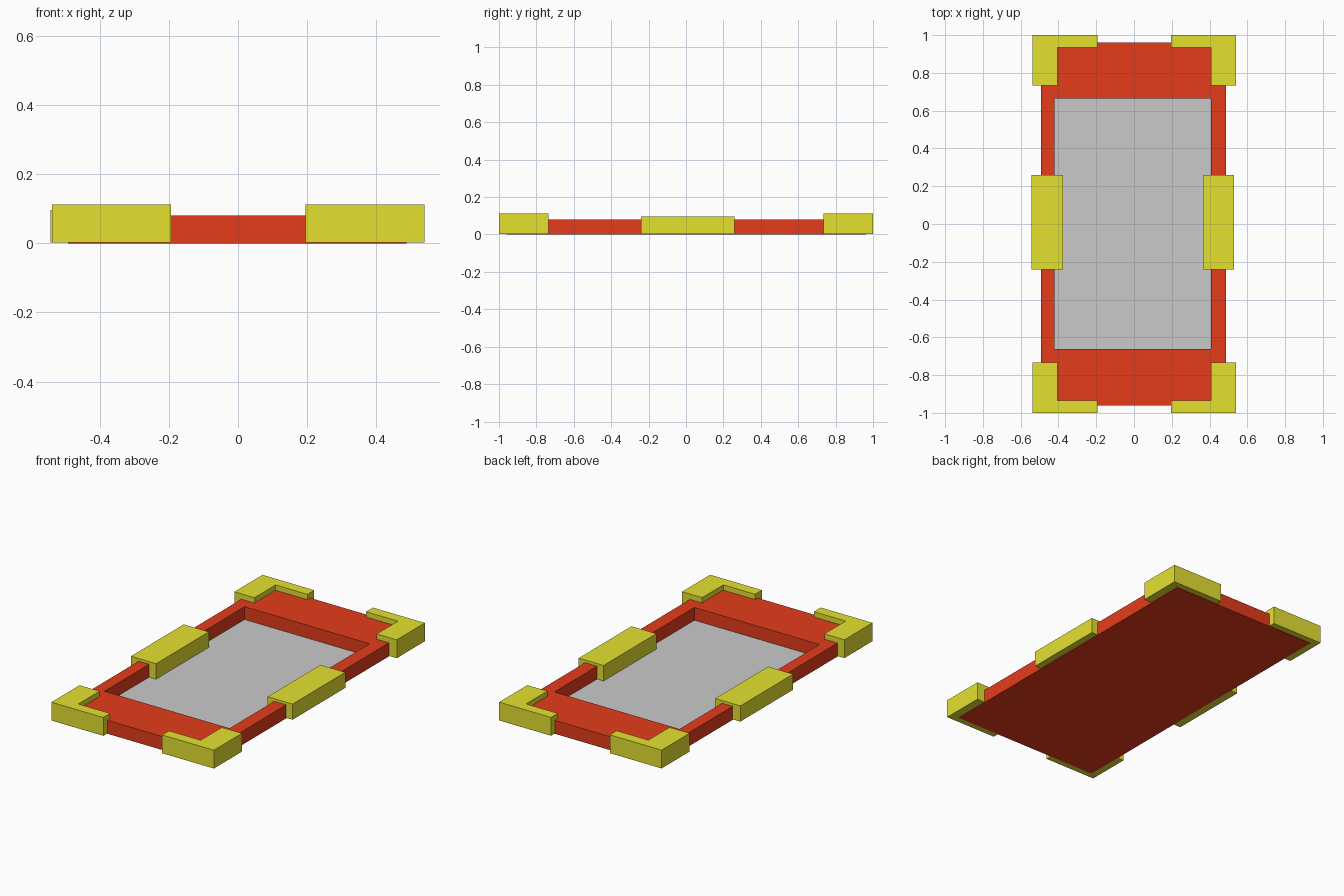
import bpy
import bmesh

cube = bpy.data.objects.get("Cube")
if cube:
    bpy.data.objects.remove(cube, do_unlink=True)


def material(name, rgb):
    mat = bpy.data.materials.new(name)
    mat.use_nodes = True
    mat.diffuse_color = (*rgb, 1)
    mat.node_tree.nodes["Principled BSDF"].inputs["Base Color"].default_value = (*rgb, 1)
    return mat


red = material("brick red", (0.78, 0.046, 0.011))
grey = material("panel grey", (0.59, 0.59, 0.59))
yellow = material("mustard yellow", (0.78, 0.755, 0.03))


def finish(name, bm, *mats):
    bmesh.ops.recalc_face_normals(bm, faces=bm.faces)
    mesh = bpy.data.meshes.new(name)
    bm.to_mesh(mesh)
    bm.free()
    for mat in mats:
        mesh.materials.append(mat)
    obj = bpy.data.objects.new(name, mesh)
    bpy.context.collection.objects.link(obj)
    return obj


def prism(bm, outline, z0, z1):
    """Extrude a flat outline from z0 to z1 and return the top face."""
    base = bm.faces.new([bm.verts.new((x, y, z0)) for x, y in outline])
    out = bmesh.ops.extrude_face_region(bm, geom=[base], use_keep_orig=True)["geom"]
    for v in out:
        if isinstance(v, bmesh.types.BMVert):
            v.co.z = z1
    return next(f for f in out if isinstance(f, bmesh.types.BMFace))


def rectangle(x0, x1, y0, y1):
    return [(x0, y0), (x1, y0), (x1, y1), (x0, y1)]


# Tray with a sunken rectangular panel
bm = bmesh.new()
top = prism(bm, rectangle(-0.492, 0.488, -0.96, 0.962), 0, 0.081)
bmesh.ops.recalc_face_normals(bm, faces=bm.faces)
bmesh.ops.inset_individual(bm, faces=[top], thickness=0.05)
for v in top.verts:
    v.co.x = 0.408 if v.co.x > 0 else -0.422
    v.co.y = 0.665 if v.co.y > 0 else -0.663
panel = bmesh.ops.extrude_discrete_faces(bm, faces=[top])["faces"][0]
for v in panel.verts:
    v.co.z = 0.004
panel.material_index = 1
finish("tray", bm, red, grey)

# L-shaped corner guards, mirrored about the tray's middle
middle = 0.001
corner = [(0.195, 0.935), (0.406, 0.935), (0.406, 0.734),
          (0.539, 0.734), (0.539, 1.0), (0.195, 1.0)]
for sx, side in ((1, "left"), (-1, "right")):
    for sy, end in ((1, "back"), (-1, "front")):
        bm = bmesh.new()
        prism(bm, [(x * sx + middle, y * sy) for x, y in corner], 0.003, 0.113)
        finish(f"{end}_{side}_corner_guard", bm, yellow)

# Side grips straddling the long rails
for side, x0, x1 in (("left", 0.365, 0.53), ("right", -0.543, -0.376)):
    bm = bmesh.new()
    prism(bm, rectangle(x0, x1, -0.24, 0.26), 0.003, 0.097)
    finish(f"{side}_side_grip", bm, yellow)
